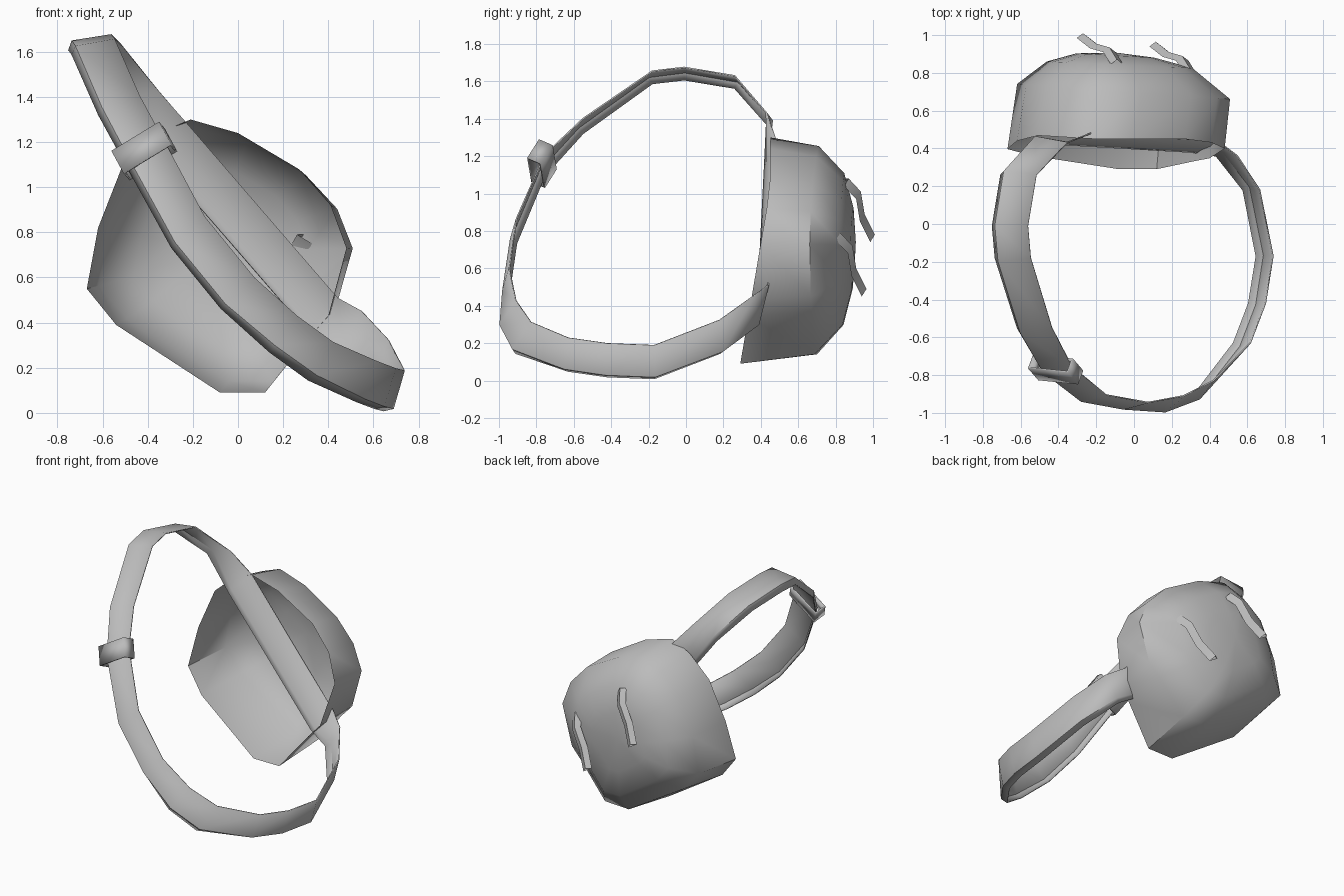
import bpy, bmesh, math
from mathutils import Vector

cube = bpy.data.objects.get("Cube")
if cube:
    bpy.data.objects.remove(cube, do_unlink=True)

grey = bpy.data.materials.new("plain_grey")
grey.use_nodes = True
colour = (0.5, 0.5, 0.5, 1)
grey.diffuse_color = colour
grey.node_tree.nodes["Principled BSDF"].inputs["Base Color"].default_value = colour


def loft(name, rings, wrap=True, close=False, cap=None, thickness=0, angle=50):
    """Skin a list of equal point rings; wrap joins each ring, close joins last to first."""
    bm = bmesh.new()
    vs = [[bm.verts.new(p) for p in r] for r in rings]
    n = len(rings[0])
    pairs = list(zip(vs, vs[1:] + vs[:1])) if close else list(zip(vs, vs[1:]))
    for a, b in pairs:
        for i in range(n if wrap else n - 1):
            j = (i + 1) % n
            bm.faces.new((a[i], a[j], b[j], b[i]))
    if cap:
        tip = bm.verts.new(cap)
        for i in range(n):
            bm.faces.new((vs[-1][i], vs[-1][(i + 1) % n], tip))
    bmesh.ops.recalc_face_normals(bm, faces=bm.faces)
    me = bpy.data.meshes.new(name)
    bm.to_mesh(me)
    bm.free()
    me.materials.append(grey)
    ob = bpy.data.objects.new(name, me)
    bpy.context.collection.objects.link(ob)
    if thickness:
        mod = ob.modifiers.new("thickness", "SOLIDIFY")
        mod.thickness = thickness
        mod.offset = 0
    bpy.ops.object.select_all(action="DESELECT")
    ob.select_set(True)
    bpy.context.view_layer.objects.active = ob
    bpy.ops.object.shade_smooth_by_angle(angle=math.radians(angle))
    return ob


# Bag shell: open bowl, rim outline shrinking towards the back
outline = [(-.67, .55), (-.62, .82), (-.51, 1.1), (-.35, 1.24), (-.21, 1.3),
           (0, 1.24), (.27, 1.08), (.41, .92), (.48, .73), (.4, .43),
           (.32, .34), (.12, .09), (-.08, .09), (-.54, .39)]
cx, cz = -.1, .72


def shrink(across_scale, up_scale, shift, depth, lean):
    return [(cx + (x - cx) * across_scale + shift, depth - lean * x, cz + (z - cz) * up_scale)
            for x, z in outline]


rim = [(x, min(.45, .275 + .17 * z) - .06 * min(x + .2, 0), z) for x, z in outline]
loft("bag_shell", [rim, shrink(.98, .92, .04, .695, .07), shrink(.67, .67, .02, .84, .03),
                   shrink(.36, .36, 0, .89, .02)], cap=(cx, .908, .74))

# Strap loop: centre point, twist in degrees, depth slant of the width
stations = [(-.3, .45, 1.215, 45, .03), (-.45, .43, 1.4, 18, 0), (-.61, .26, 1.595, 20, 0),
            (-.655, -.01, 1.64, 20, 0), (-.64, -.18, 1.62, 20, 0), (-.525, -.55, 1.36, 24, 0),
            (-.41, -.755, 1.15, 35, 0), (-.22, -.905, .8, 43, 0), (0, -.945, .53, 42, 0),
            (.2, -.94, .35, 52, .03), (.365, -.87, .23, 57, .04), (.57, -.63, .14, 63, 0),
            (.65, -.42, .11, 63, 0), (.69, -.17, .1, 63, 0), (.62, .18, .235, 63, 0),
            (.49, .36, .37, 55, 0), (.375, .41, .435, 48, .03)]
centres = [Vector(s[:3]) for s in stations]
mid = sum(centres, Vector()) / len(centres)


def across(degrees):
    a = math.radians(degrees)
    return Vector((math.cos(a), 0, math.sin(a)))


# Each cross-section is a band with one edge folded inward
bands = []
last = len(centres) - 1
for i, (c, s) in enumerate(zip(centres, stations)):
    w = across(s[3]) * .1 + Vector((0, s[4], 0))
    tangent = centres[(i + 1) % len(centres)] - centres[i - 1]
    out = tangent.cross(w).normalized()
    if out.dot(c - mid) < 0:
        out = -out
    fold = .004 if i in (0, last) else .034
    bands.append([c - w, c - w * .72 + out * fold, c + w])
loft("strap", bands, wrap=False, close=True, thickness=.008)

# Buckle: open sleeve around the strap
along = (centres[5] - centres[7]).normalized()
wide = across(25) - Vector((0, .15, 0))
wide = (wide - along * wide.dot(along)).normalized()
out = along.cross(wide)
middle = Vector((-.415, -.77, 1.16))
loft("buckle", [[middle + along * t + wide * u * .12 + out * v * .038
                 for u, v in ((-1, -1), (1, -1), (1, 1), (-1, 1))] for t in (-.065, .065)],
     thickness=.012, angle=95)

# Two hanging loops on the back panel, three-sided in section
path = [(-.09, .845, 1.06), (-.13, .91, .99), (-.2, .93, .87), (-.27, .985, .76)]
side = Vector((.83, 0, -.5)) * .04
ridge = Vector((0, .025, .02))
for name, offset in (("upper_loop", (0, 0, 0)), ("lower_loop", (.385, -.045, -.29))):
    pts = [Vector(p) + Vector(offset) for p in path]
    loft(name, [[p - side, p + side, p + ridge] for p in pts])
